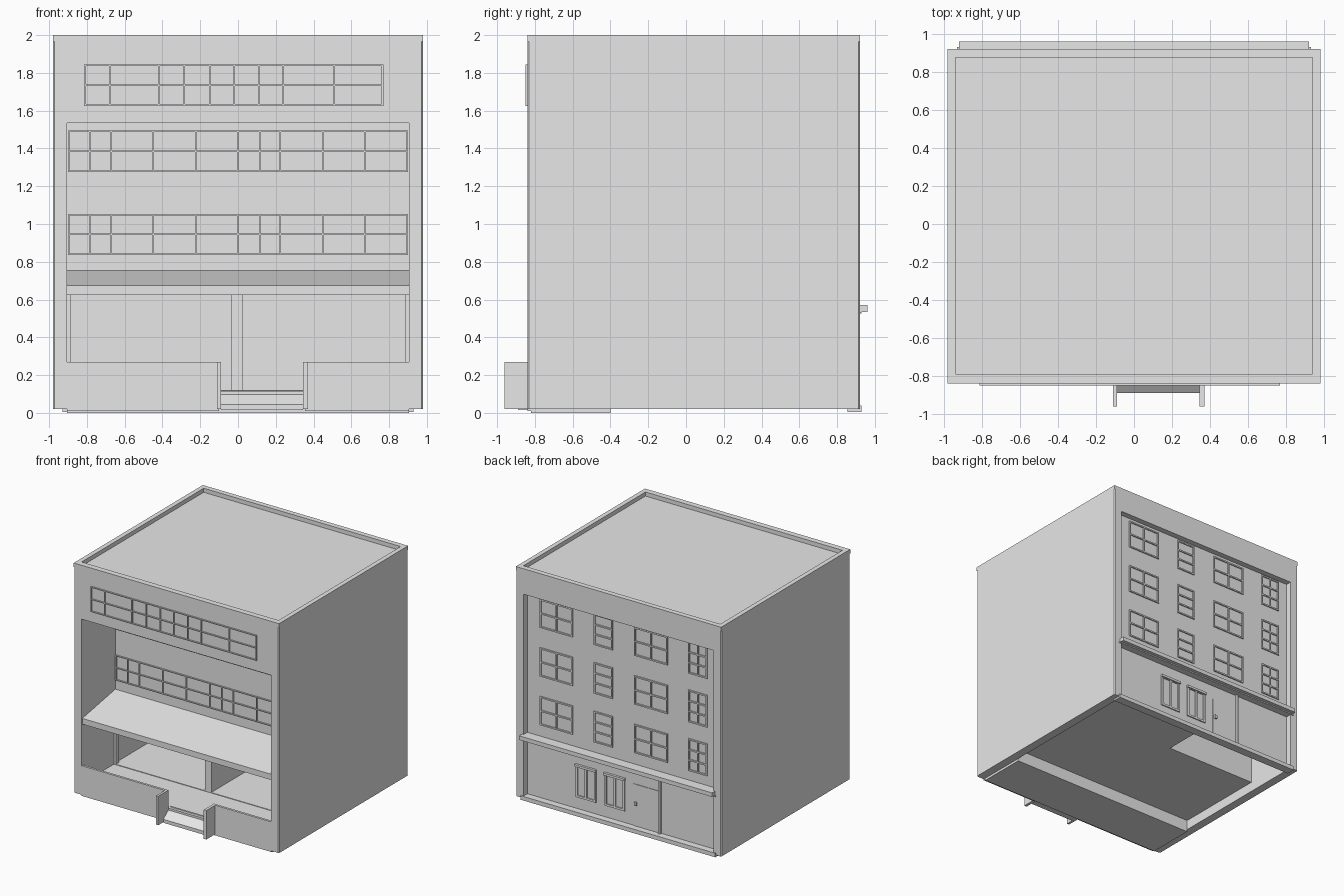
import bpy, bmesh

if "Cube" in bpy.data.objects:
    bpy.data.objects.remove(bpy.data.objects["Cube"])

grey = bpy.data.materials.new("plain_grey")
grey.use_nodes = True
grey.diffuse_color = (0.8, 0.8, 0.8, 1)
grey.node_tree.nodes["Principled BSDF"].inputs["Base Color"].default_value = (0.8, 0.8, 0.8, 1)


def finish(name, bm):
    bmesh.ops.recalc_face_normals(bm, faces=bm.faces)
    mesh = bpy.data.meshes.new(name)
    bm.to_mesh(mesh)
    bm.free()
    mesh.materials.append(grey)
    obj = bpy.data.objects.new(name, mesh)
    bpy.context.collection.objects.link(obj)
    return obj


def boxes(name, *spans):
    """One object from boxes given as x0, x1, y0, y1, z0, z1."""
    bm = bmesh.new()
    for x0, x1, y0, y1, z0, z1 in spans:
        verts = bmesh.ops.create_cube(bm, size=1)["verts"]
        for v in verts:
            v.co.x = x0 if v.co.x < 0 else x1
            v.co.y = y0 if v.co.y < 0 else y1
            v.co.z = z0 if v.co.z < 0 else z1
    return finish(name, bm)


def prism(name, points, shift):
    """Extrude a flat outline by a vector."""
    bm = bmesh.new()
    face = bm.faces.new([bm.verts.new(p) for p in points])
    result = bmesh.ops.extrude_face_region(bm, geom=[face])
    moved = [g for g in result["geom"] if isinstance(g, bmesh.types.BMVert)]
    bmesh.ops.translate(bm, verts=moved, vec=shift)
    return finish(name, bm)


def window(name, uprights, rails, y, out, bar=0.008):
    """Frame and glazing bars on a wall plane; out is the facing direction."""
    y0, y1 = sorted((y, y + out * 0.01))
    x_lo, x_hi = min(uprights), max(uprights)
    z_lo, z_hi = min(rails), max(rails)
    h = bar / 2
    parts = [(x - h, x + h, y0, y1, z_lo, z_hi) for x in uprights]
    parts += [(x_lo - h, x_hi + h, y0, y1, z - h, z + h) for z in rails]
    return boxes(name, *parts)


def split(a, b, n):
    return [a + (b - a) * i / n for i in range(n + 1)]


# Side walls with slightly chamfered outer corners
for side, label in ((-1, "right"), (1, "left")):
    outline = [(0.905, -0.84), (0.972, -0.84), (0.98, -0.832),
               (0.98, 0.912), (0.972, 0.92), (0.905, 0.92)]
    prism(label + "_side_wall", [(side * x, y, 0.02) for x, y in outline], (0, 0, 1.945))

# Upper storeys, overhanging front storey and back header
boxes("upper_core", (-0.905, 0.905, -0.38, 0.87, 0.63, 1.965))
boxes("front_top_storey", (-0.905, 0.905, -0.84, -0.38, 1.535, 1.965))
boxes("back_header", (-0.905, 0.905, 0.87, 0.92, 1.78, 1.965))

# Roof rim
boxes("roof_parapet",
      (-0.98, 0.98, -0.84, -0.79, 1.965, 2), (-0.98, 0.98, 0.875, 0.92, 1.965, 2),
      (-0.98, -0.94, -0.79, 0.875, 1.965, 2), (0.94, 0.98, -0.79, 0.875, 1.965, 2))

# Ground floor rooms
boxes("ground_back_wall", (-0.905, 0.905, 0.84, 0.87, 0.02, 0.63))
boxes("room_floors", (-0.905, -0.005, -0.4, 0.42, 0.105, 0.12),
      (-0.005, 0.905, -0.4, 0.84, 0.105, 0.12))
boxes("room_back_wall", (-0.905, -0.005, 0.4, 0.42, 0.12, 0.63))
boxes("room_divider", (-0.035, 0.025, -0.4, 0.84, 0.105, 0.63))
boxes("room_jambs", (-0.905, -0.885, -0.4, -0.36, 0.12, 0.63),
      (0.885, 0.905, -0.4, -0.36, 0.12, 0.63))

# Terrace, low front wall and entrance
boxes("terrace_floor", (-0.905, 0.905, -0.82, -0.4, 0, 0.115))
boxes("terrace_wall", (-0.905, -0.1, -0.84, -0.82, 0.01, 0.27),
      (0.355, 0.905, -0.84, -0.82, 0.01, 0.27))
boxes("entrance_wings", (-0.11, -0.09, -0.96, -0.82, 0.02, 0.27),
      (0.345, 0.37, -0.96, -0.82, 0.02, 0.27))
prism("entrance_ramp", [(-0.09, y, z) for y, z in
      ((-0.89, 0.015), (-0.89, 0.045), (-0.79, 0.12), (-0.79, 0.015))], (0.435, 0, 0))

# Sloping canopy over the terrace
prism("front_canopy", [(-0.905, y, z) for y, z in
      ((-0.38, 0.625), (-0.38, 0.755), (-0.83, 0.675), (-0.83, 0.625))], (1.81, 0, 0))

# Front window bands
top_bars = [-0.81, -0.68, -0.42, -0.285, -0.15, -0.02, 0.11, 0.24, 0.51, 0.765]
window("top_window_band", top_bars, [1.63, 1.735, 1.84], -0.84, -1)
low_bars = split(-0.895, 0.895, 8) + [-0.785, 0.115]
for label, z in (("middle", 1.28), ("lower", 0.84)):
    window(label + "_window_band", low_bars, split(z, z + 0.21, 2), -0.38, -1)

# Back windows: three storeys of four
columns = ((0.475, 0.775, 0, 2, 2), (0.095, 0.26, 0.01, 1, 3),
           (-0.43, -0.125, 0, 2, 2), (-0.81, -0.64, 0.015, 2, 3))
for row in range(3):
    for col, (x0, x1, grow, across, up) in enumerate(columns):
        z = 1.515 - 0.42 * row
        window(f"back_window_{row}_{col}", split(x0, x1, across),
               split(z - grow, z + 0.235 + grow, up), 0.87, 1, 0.012)

# Back ground floor windows, door and post
for x, label in ((0.255, "left"), (-0.02, "right")):
    window("shop_window_" + label, split(x, x + 0.175, 2), [0.15, 0.41], 0.87, 1, 0.018)
    boxes("shop_window_head_" + label, (x - 0.012, x + 0.187, 0.87, 0.89, 0.405, 0.425))
boxes("back_door", (-0.35, -0.11, 0.87, 0.875, 0.04, 0.4))
boxes("door_handle", (-0.145, -0.125, 0.875, 0.89, 0.22, 0.25))
boxes("back_post", (-0.375, -0.355, 0.87, 0.89, 0.04, 0.53))

# Back ledge and plinth
boxes("back_ledge", (-0.92, 0.92, 0.86, 0.96, 0.535, 0.57),
      (-0.93, 0.93, 0.86, 0.93, 0.525, 0.535))
boxes("back_plinth", (-0.93, 0.93, 0.855, 0.93, 0.005, 0.04))
